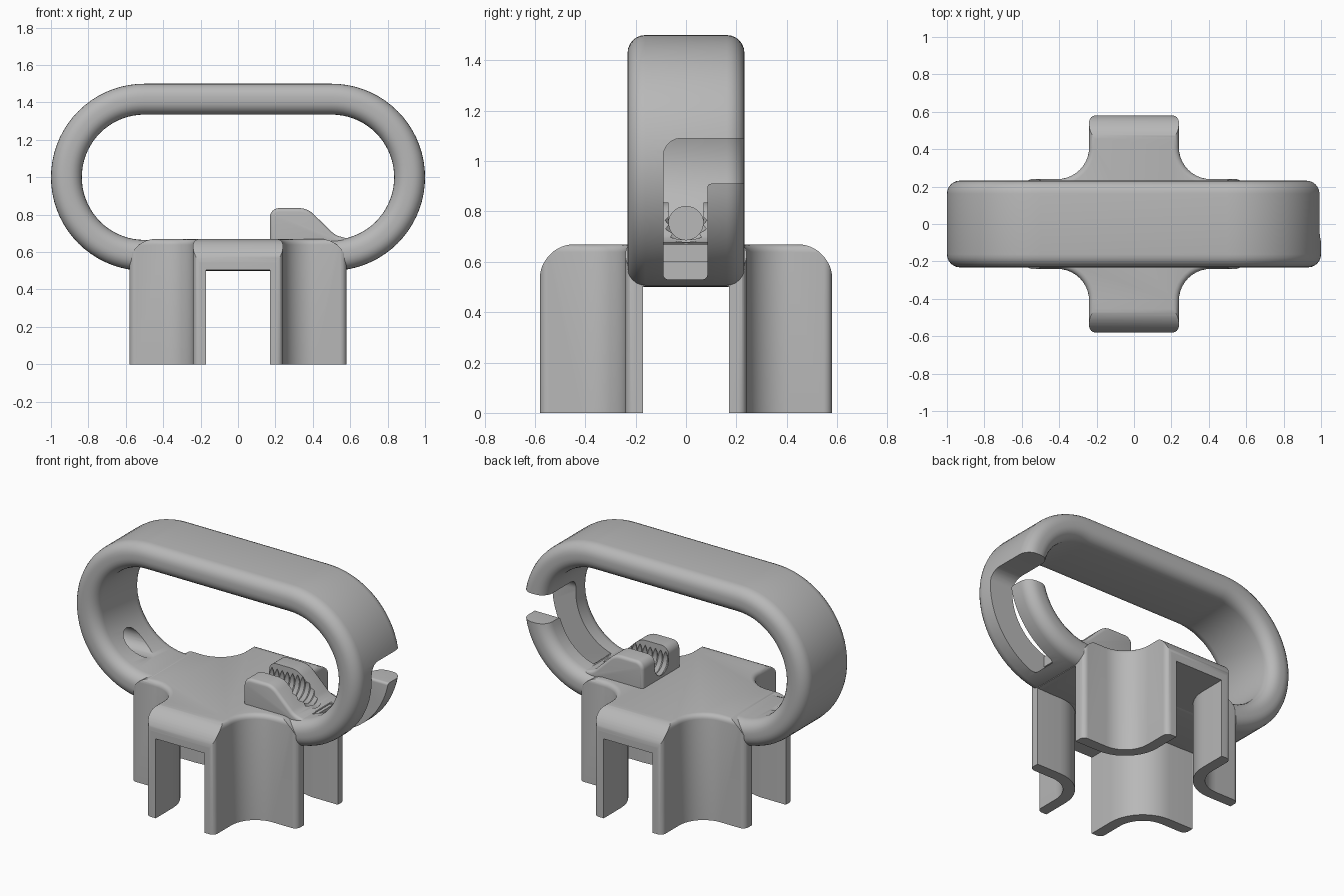
import bpy, bmesh, math
from mathutils import Vector

cube = bpy.data.objects.get("Cube")
if cube:
    bpy.data.objects.remove(cube, do_unlink=True)

grey = bpy.data.materials.new("plain grey")
grey.use_nodes = True
COLOUR = (0.48, 0.48, 0.48, 1)
grey.diffuse_color = COLOUR
grey.node_tree.nodes["Principled BSDF"].inputs["Base Color"].default_value = COLOUR


def fillet(corners, steps=8):
    """Round a polygon given as (a, b, radius) corners."""
    out = []
    for i, (a, b, r) in enumerate(corners):
        p = Vector((a, b))
        if r == 0:
            out.append(p)
            continue
        u = (Vector(corners[i - 1][:2]) - p).normalized()
        v = (Vector(corners[(i + 1) % len(corners)][:2]) - p).normalized()
        half = u.angle(v) / 2
        centre = p + (u + v).normalized() * (r / math.sin(half))
        start = p + u * (r / math.tan(half)) - centre
        end = p + v * (r / math.tan(half)) - centre
        sweep = start.angle_signed(end)
        for k in range(steps + 1):
            t = -sweep * k / steps
            c, s = math.cos(t), math.sin(t)
            out.append(centre + Vector((start.x * c - start.y * s, start.x * s + start.y * c)))
    return out


def finish(name, bm):
    bmesh.ops.recalc_face_normals(bm, faces=bm.faces)
    mesh = bpy.data.meshes.new(name)
    bm.to_mesh(mesh)
    bm.free()
    mesh.materials.append(grey)
    ob = bpy.data.objects.new(name, mesh)
    bpy.context.collection.objects.link(ob)
    return ob


def prism(name, pts, axis, lo, hi, bevel=0.0, both=False):
    """Extrude a flat outline along an axis, optionally rounding its end rims."""
    place = {"x": lambda a, b, h: (h, a, b),
             "y": lambda a, b, h: (a, h, b),
             "z": lambda a, b, h: (a, b, h)}[axis]
    bm = bmesh.new()
    low, high = [[bm.verts.new(place(p[0], p[1], h)) for p in pts] for h in (lo, hi)]
    n = len(pts)
    for i in range(n):
        j = (i + 1) % n
        bm.faces.new((low[i], low[j], high[j], high[i]))
    caps = [bm.faces.new(high), bm.faces.new(low)]
    if bevel:
        bmesh.ops.recalc_face_normals(bm, faces=bm.faces)
        rims = [e for f in (caps if both else caps[:1]) for e in f.edges]
        bmesh.ops.bevel(bm, geom=rims, offset=bevel, segments=4, profile=0.5, affect="EDGES")
    return finish(name, bm)


def sweep_rings(name, rings, closed):
    """Skin a list of vertex rings; cap the ends when it is open."""
    bm = bmesh.new()
    loops = [[bm.verts.new(p) for p in ring] for ring in rings]
    n = len(loops[0])
    for k in range(len(loops) if closed else len(loops) - 1):
        a, b = loops[k], loops[(k + 1) % len(loops)]
        for i in range(n):
            j = (i + 1) % n
            bm.faces.new((a[i], a[j], b[j], b[i]))
    if not closed:
        bm.faces.new(loops[0])
        bm.faces.new(loops[-1])
    return finish(name, bm)


def lathe_x(name, stations, z):
    """Round tool lying along x, from (x, radius) stations."""
    turn = [2 * math.pi * i / 32 for i in range(32)]
    return sweep_rings(name, [[(x, r * math.cos(t), z + r * math.sin(t)) for t in turn]
                              for x, r in stations], False)


def boolean(ob, cutter, operation="DIFFERENCE"):
    mod = ob.modifiers.new("cut", "BOOLEAN")
    mod.operation, mod.object, mod.solver = operation, cutter, "EXACT"
    bpy.context.view_layer.objects.active = ob
    bpy.ops.object.modifier_apply(modifier=mod.name)
    bpy.data.objects.remove(cutter, do_unlink=True)


def smooth(ob):
    bpy.ops.object.select_all(action="DESELECT")
    ob.select_set(True)
    bpy.context.view_layer.objects.active = ob
    bpy.ops.object.shade_smooth_by_angle(angle=math.radians(32))


def cross(w, e, tip, inner):
    """Plus-shaped outline with rounded tips and swept inner corners."""
    pts = []
    for c, s in ((1, 0), (0, 1), (-1, 0), (0, -1)):
        for a, b, r in ((e, -w, tip), (e, w, tip), (w, w, inner)):
            pts.append((a * c - b * s, a * s + b * c, r))
    return fillet(pts, 10)


# Cross-shaped cap with four curved legs
TOP, END = 0.669, 0.58
base = prism("cross_base", cross(0.24, END, 0.035, 0.17), "z", 0, TOP, 0.03)
for axis in "xy":
    e = END + 0.001
    arch = fillet([(-e, -0.1, 0), (e, -0.1, 0), (e, TOP + 0.001, 0.14), (-e, TOP + 0.001, 0.14)], 12)
    boolean(base, prism("arch", arch, axis, -0.8, 0.8), "INTERSECT")
boolean(base, prism("cavity", cross(0.17, 0.8, 0, 0.24), "z", -0.1, 0.503))

# Stadium-shaped handle loop with a rounded section
R, T, Y, SEG = 0.4175, 0.0825, 0.232, 36
section = fillet([(-T, -Y, 0.07), (T, -Y, 0.07), (T, Y, 0.07), (-T, Y, 0.07)], 6)
rings = []
for side in (1, -1):
    for k in range(SEG + 1):
        t = -math.pi / 2 + math.pi * k / SEG
        nx, nz = side * math.cos(t), side * math.sin(t)
        rings.append([(side * 0.5 + nx * (R + p.x), p.y, 1 + nz * (R + p.x)) for p in section])
handle = sweep_rings("handle_loop", rings, True)

# Hook gap and slot through the left end of the loop
gap = fillet([(-0.09, 0.53, 0.02), (0.085, 0.53, 0.02), (0.085, 0.91, 0.015), (0.4, 0.91, 0),
              (0.4, 1.09, 0), (-0.09, 1.09, 0.07)], 6)
boolean(handle, prism("gap", gap, "x", 0.585, 1.2))

# Blind round pocket inside the right end
boolean(handle, lathe_x("pocket", [(-0.85, 0.07), (-0.4, 0.07)], 0.75))

# Sloped block with two cheeks and a ribbed channel
profile = fillet([(0.17, 0.6, 0), (0.6, 0.6, 0), (0.6, 0.668, 0), (0.52, 0.69, 0.1),
                  (0.37, 0.835, 0.11), (0.17, 0.835, 0.05)], 6)
block = prism("channel_block", profile, "y", -0.19, 0.19, 0.02, True)
ribs = [(0.1 + 0.018 * k, 0.085 if k % 2 else 0.068) for k in range(31)]
boolean(block, lathe_x("ribbed_bore", ribs, 0.755))
opening = [(-0.069, 0.76), (0.069, 0.76), (0.069, 0.9), (-0.069, 0.9)]
boolean(block, prism("opening", opening, "x", 0.05, 0.7))

for part in (base, handle, block):
    smooth(part)
